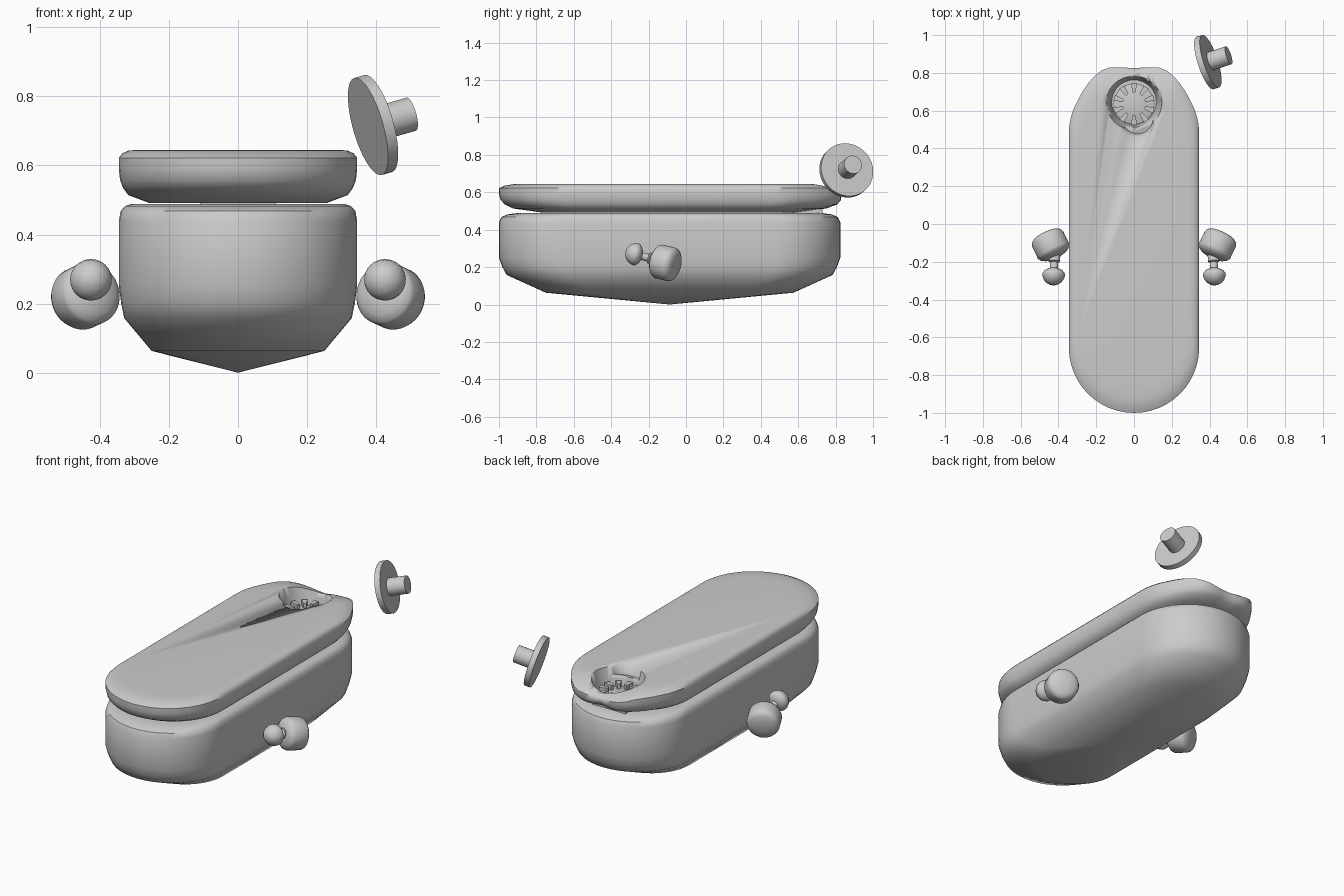
import bpy, bmesh
from math import pi, sin, cos
from mathutils import Vector

if "Cube" in bpy.data.objects:
    bpy.data.objects.remove(bpy.data.objects["Cube"])

CY = -0.0875  # middle of the hull along y


def loft(name, rings, angle=40):
    """Skin a stack of equal-length rings; single-point rings become tips."""
    bm = bmesh.new()
    loops = [[bm.verts.new(p) for p in r] for r in rings]
    for a, b in zip(loops, loops[1:]):
        n = max(len(a), len(b))
        for i in range(n):
            j = (i + 1) % n
            if len(a) == 1:
                bm.faces.new((a[0], b[j], b[i]))
            elif len(b) == 1:
                bm.faces.new((a[i], a[j], b[0]))
            else:
                bm.faces.new((a[i], a[j], b[j], b[i]))
    for end in (loops[0], loops[-1]):
        if len(end) > 2:
            bm.faces.new(end)
    bmesh.ops.recalc_face_normals(bm, faces=bm.faces)
    me = bpy.data.meshes.new(name)
    bm.to_mesh(me)
    bm.free()
    ob = bpy.data.objects.new(name, me)
    bpy.context.collection.objects.link(ob)
    bpy.ops.object.select_all(action='DESELECT')
    ob.select_set(True)
    bpy.context.view_layer.objects.active = ob
    bpy.ops.object.shade_smooth_by_angle(angle=angle * pi / 180)
    return ob


def stadium(z, s, n=24, r=0.345, half=0.9125):
    """Long rounded outline scaled about the hull middle."""
    pts = []
    for k, sign in enumerate((1, -1)):
        for i in range(n + 1):
            t = pi * i / n + pi * k
            pts.append(Vector((r * cos(t) * s, CY + ((half - r) * sign + r * sin(t)) * s, z)))
    return pts


def lathe(name, origin, axis, profile, n=40, angle=35):
    """Turn (distance, radius) pairs around an axis."""
    q = Vector(axis).normalized().to_track_quat('Z', 'Y')
    rings = []
    for h, r in profile:
        cnt = n if r > 0 else 1
        rings.append([Vector(origin) + q @ Vector((r * cos(2 * pi * i / n), r * sin(2 * pi * i / n), h))
                      for i in range(cnt)])
    return loft(name, rings, angle)


def cut(target, cutter):
    m = target.modifiers.new("cut", 'BOOLEAN')
    m.operation = 'DIFFERENCE'
    m.solver = 'EXACT'
    m.object = cutter
    bpy.context.view_layer.objects.active = target
    bpy.ops.object.modifier_apply(modifier=m.name)
    bpy.data.objects.remove(cutter)


# hull with a shallow pointed underside
hull = [[Vector((0, CY, 0.0))]]
hull += [stadium(z, s) for z, s in ((0.063, 0.725), (0.158, 0.955), (0.2, 0.98), (0.25, 1.0),
                                    (0.44, 1.0), (0.468, 0.985), (0.482, 0.95), (0.488, 0.9))]
loft("lower_body", hull)

# lid, sloping down and squared off at the back
lid_rings = []
for z, s in ((0.492, 0.75), (0.514, 0.92), (0.535, 0.965), (0.558, 0.99), (0.59, 1.0),
             (0.622, 1.0), (0.635, 0.97), (0.643, 0.92), (0.645, 0.85)):
    ring = stadium(z, s)
    for p in ring:
        if p.y > 0.7:
            p.z = min(p.z, 0.643 - (p.y - 0.7) * 0.45)
        if p.y > 0.6 and abs(p.x) < 0.3 and s > 0.95:
            p.y = max(p.y, min(0.828, p.y + 0.035 * sin(pi * abs(p.x) / 0.3)))
    lid_rings.append(ring)
lid = loft("lid", lid_rings)

# round well and the small sloping lip in front of it
cut(lid, lathe("well_cutter", (0, 0.645, 0.53), (0, 0, 1), ((0, 0.118), (0.05, 0.13), (0.13, 0.152)), 48))
cut(lid, lathe("lip_cutter", (0.02, 0.555, 0.6), (0, -0.25, 1), ((0, 0.08), (0.12, 0.09)), 32))

# toothed wheel in the well
lathe("wheel", (0, 0.635, 0.525), (0, 0, 1), ((0, 0.108), (0.014, 0.108), (0.018, 0.1)), 40)
for i in range(10):
    t = 2 * pi * i / 10 + pi / 10
    u, v = Vector((cos(t), sin(t), 0)), Vector((-sin(t), cos(t), 0))
    c = Vector((0, 0.635, 0))
    rings = []
    for z in (0.535, 0.572):
        rings.append([c + u * a + v * b + Vector((0, 0, z)) for a, b in
                      ((0.06, -0.008), (0.11, -0.016), (0.11, 0.016), (0.06, 0.008))])
    loft("wheel_tooth_%d" % (i + 1), rings)

# thin plate between lid and hull
loft("hinge_plate", [[Vector((x * 0.11, 0.625 + y * 0.105, z)) for x, y in
                      ((-1, -1), (1, -1), (1, 1), (-1, 1))] for z in (0.484, 0.51)])

# side knobs: rounded drum, neck and domed button
for side, sx in (("right", 1), ("left", -1)):
    lathe(side + "_drum", (sx * 0.442, -0.11, 0.222), (sx * 0.42, 0.87, -0.2),
          ((-0.075, 0), (-0.073, 0.035), (-0.064, 0.066), (-0.05, 0.086), (-0.038, 0.092),
           (0.035, 0.092), (0.05, 0.086), (0.062, 0.068), (0.068, 0.03), (0.069, 0)), 40, 50)
    lathe(side + "_neck", (sx * 0.42, -0.165, 0.24), (sx * 0.05, -0.96, 0.25),
          ((0, 0.03), (0.035, 0.03), (0.04, 0.02), (0.055, 0.022), (0.07, 0.02), (0.095, 0.03)), 24)
    lathe(side + "_button", (sx * 0.425, -0.235, 0.262), (sx * 0.02, -0.97, 0.2),
          ((0, 0), (0.0, 0.025), (0.012, 0.048), (0.028, 0.06), (0.04, 0.06), (0.058, 0.054),
           (0.075, 0.041), (0.087, 0.022), (0.091, 0)), 32, 50)

# detached disc with a stub pin
axis = (0.916, 0.3, 0.26)
lathe("disc", (0.391, 0.857, 0.717), axis, ((-0.016, 0.146), (0.016, 0.146)), 56)
lathe("disc_pin", (0.391, 0.857, 0.717), axis, ((0.01, 0.05), (0.12, 0.05)), 32)
